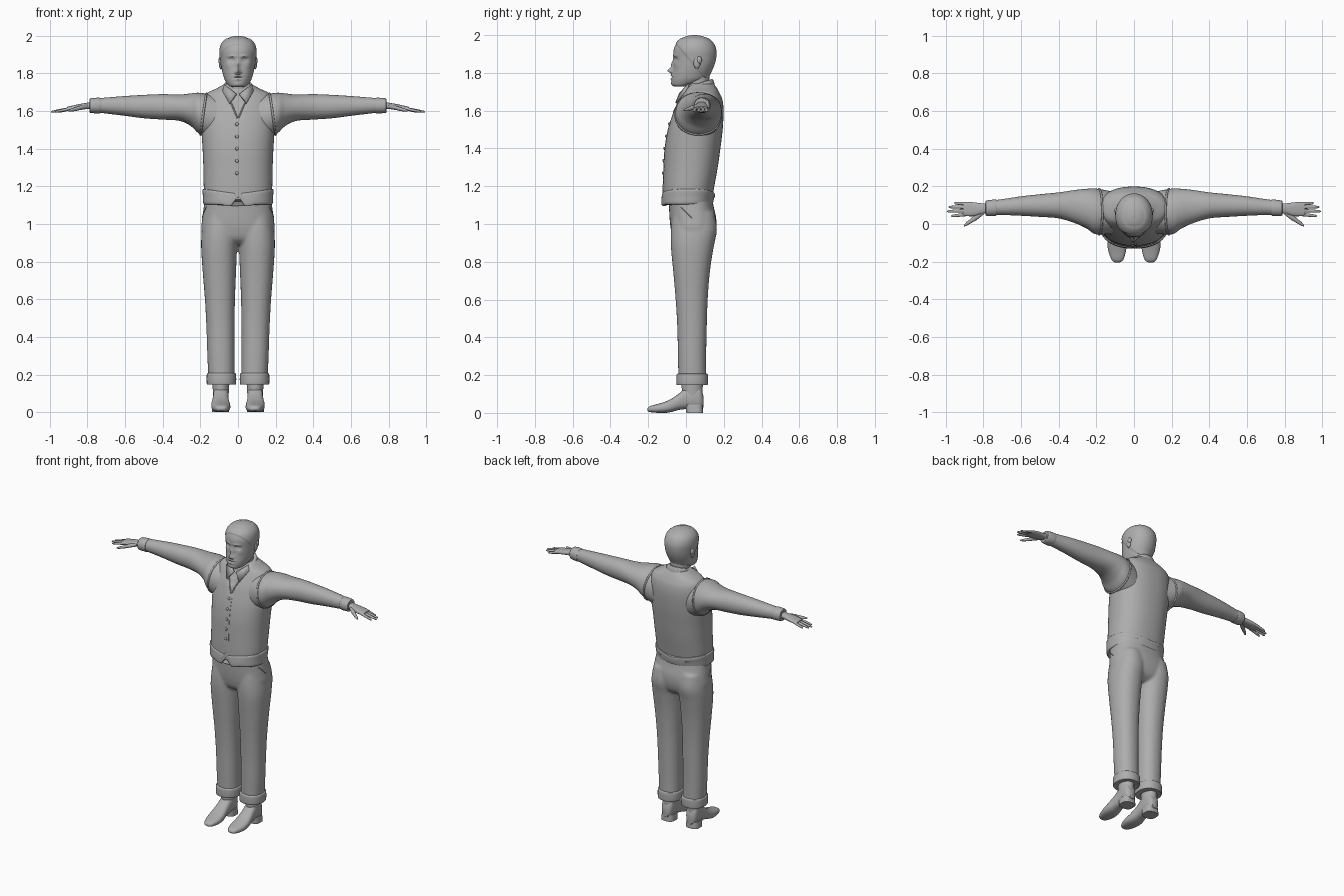
import bpy, bmesh, math
from mathutils import Vector
from mathutils.bvhtree import BVHTree

grey = bpy.data.materials.new("plain grey")
grey.diffuse_color = (0.42, 0.42, 0.42, 1)


def section(rows, u):
    """Smooth interpolation between the listed cross-sections."""
    i = min(int(u), len(rows) - 2)
    f = u - i
    p = [rows[max(0, min(len(rows) - 1, i + d))] for d in (-1, 0, 1, 2)]
    return [0.5 * (2 * b + (c - a) * f + (2 * a - 5 * b + 4 * c - d) * f * f
                   + (3 * b - a - 3 * c + d) * f ** 3) for a, b, c, d in zip(*p)]


def ring_point(s, ang, axis, power):
    t, a0, a1, b0, b1 = s
    c, n = math.cos(ang), math.sin(ang)
    a = (a0 + a1) / 2 + (a1 - a0) / 2 * math.copysign(abs(c) ** (2 / power), c)
    b = (b0 + b1) / 2 + (b1 - b0) / 2 * math.copysign(abs(n) ** (2 / power), n)
    return Vector({'z': (a, b, t), 'x': (t, a, b), 'y': (a, t, b)}[axis])


def loft(rows, axis='z', seg=32, k=4, power=2.0, warp=None):
    """rows: position along axis, then low/high extents of the two other axes."""
    n = (len(rows) - 1) * k
    verts = [ring_point(section(rows, i / k), 2 * math.pi * j / seg, axis, power)
             for i in range(n + 1) for j in range(seg)]
    if warp:
        verts = [warp(v) for v in verts]
    faces = [(i * seg + j, i * seg + (j + 1) % seg, (i + 1) * seg + (j + 1) % seg, (i + 1) * seg + j)
             for i in range(n) for j in range(seg)]
    faces += [tuple(range(seg)), tuple(range(n * seg, (n + 1) * seg))]
    return verts, faces


def flip(shape):
    return [Vector((-v.x, v.y, v.z)) for v in shape[0]], shape[1]


def make(name, *shapes, mirror=False):
    bm = bmesh.new()
    for verts, faces in list(shapes) + ([flip(s) for s in shapes] if mirror else []):
        vs = [bm.verts.new(v) for v in verts]
        for f in faces:
            bm.faces.new([vs[i] for i in f])
    bmesh.ops.recalc_face_normals(bm, faces=bm.faces)
    me = bpy.data.meshes.new(name)
    bm.to_mesh(me)
    bm.free()
    me.shade_smooth()
    me.set_sharp_from_angle(angle=math.radians(45))
    me.materials.append(grey)
    ob = bpy.data.objects.new(name, me)
    bpy.context.collection.objects.link(ob)
    return ob


def cord(name, paths, r, closed=False):
    cu = bpy.data.curves.new(name, 'CURVE')
    cu.dimensions, cu.bevel_depth, cu.bevel_resolution = '3D', r, 1
    for pts in paths:
        sp = cu.splines.new('POLY')
        sp.points.add(len(pts) - 1)
        for p, q in zip(sp.points, pts):
            p.co = (*q, 1)
        sp.use_cyclic_u = closed
    cu.materials.append(grey)
    bpy.context.collection.objects.link(bpy.data.objects.new(name, cu))


def blob(center, size, seg=16):
    rows = []
    for i in range(9):
        a = math.pi * i / 8
        r, t = max(math.sin(a), 0.02), -math.cos(a)
        rows.append((center[2] + size[2] * t, center[0] - size[0] * r, center[0] + size[0] * r,
                     center[1] - size[1] * r, center[1] + size[1] * r))
    return loft(rows, seg=seg, k=1)


def both(pts):
    return [pts, [(-x, y, z) for x, y, z in pts]]


# trousers: pelvis and legs fused into one smooth surface
pelvis = loft([(0.89, -0.10, 0.10, -0.03, 0.10), (0.92, -0.17, 0.17, -0.065, 0.14),
               (0.97, -0.194, 0.194, -0.08, 0.158), (1.03, -0.19, 0.19, -0.087, 0.16),
               (1.09, -0.182, 0.182, -0.09, 0.147), (1.15, -0.175, 0.175, -0.095, 0.135)], seg=48, power=2.4)
leg = loft([(0.17, 0.018, 0.157, -0.04, 0.107), (0.3, 0.018, 0.163, -0.043, 0.107),
            (0.45, 0.018, 0.168, -0.046, 0.11), (0.6, 0.016, 0.176, -0.055, 0.115),
            (0.75, 0.01, 0.188, -0.068, 0.127), (0.88, 0.005, 0.196, -0.08, 0.147),
            (0.97, 0.0, 0.192, -0.08, 0.164), (1.06, 0.01, 0.178, -0.07, 0.15)], power=2.2)
trousers = make("trousers", pelvis, leg, flip(leg))
rm = trousers.modifiers.new("fuse", 'REMESH')
rm.mode, rm.voxel_size, rm.use_smooth_shade = 'VOXEL', 0.008, True
sm = trousers.modifiers.new("soften", 'SMOOTH')
sm.factor, sm.iterations = 0.5, 6
make("trouser_cuffs", loft([(0.148, 0.016, 0.160, -0.043, 0.11), (0.152, 0.010, 0.166, -0.05, 0.116),
                            (0.20, 0.010, 0.166, -0.05, 0.116), (0.208, 0.016, 0.160, -0.044, 0.11)],
                           power=2.2), mirror=True)
side = BVHTree.FromPolygons(*pelvis)
pocket = [side.ray_cast(Vector((1, -0.03 + 0.06 * i / 6, 1.09 - 0.06 * i / 6)), Vector((-1, 0, 0)))[0]
          for i in range(7)]
cord("pocket_seams", both([tuple(p) for p in pocket]), 0.003)

# boots
make("boot_feet", loft([(-0.205, 0.078, 0.10, 0.012, 0.022), (-0.19, 0.057, 0.119, 0.004, 0.036),
                        (-0.14, 0.042, 0.137, 0.0, 0.05), (-0.09, 0.042, 0.142, 0.002, 0.068),
                        (-0.04, 0.049, 0.136, 0.015, 0.10), (0.0, 0.05, 0.132, 0.02, 0.135),
                        (0.04, 0.05, 0.132, 0.02, 0.15), (0.075, 0.055, 0.128, 0.02, 0.14),
                        (0.092, 0.07, 0.112, 0.03, 0.09)], 'y', power=2.5), mirror=True)
make("boot_shafts", loft([(0.06, 0.052, 0.13, -0.01, 0.088), (0.12, 0.048, 0.134, -0.022, 0.088),
                          (0.2, 0.043, 0.138, -0.022, 0.092)]), mirror=True)
make("boot_heels", loft([(0.0, 0.047, 0.138, 0.002, 0.09), (0.045, 0.05, 0.134, -0.005, 0.088)],
                        k=1, power=3), mirror=True)


# waistcoat with a sunken V opening for the shirt front
def neckline(v):
    if v.y < 0.06 and abs(v.x) < (v.z - 1.56) * 0.42:
        v.y += 0.008
    return v


body = loft([(1.13, -0.178, 0.178, -0.122, 0.138), (1.2, -0.182, 0.182, -0.122, 0.15),
             (1.3, -0.184, 0.184, -0.118, 0.168), (1.4, -0.188, 0.188, -0.112, 0.182),
             (1.5, -0.194, 0.194, -0.095, 0.194), (1.6, -0.192, 0.192, -0.064, 0.199),
             (1.66, -0.184, 0.184, -0.035, 0.192), (1.695, -0.165, 0.165, -0.015, 0.177),
             (1.72, -0.115, 0.115, -0.006, 0.163), (1.745, -0.07, 0.07, 0.01, 0.145)],
            seg=80, k=8, power=2.3, warp=neckline)
make("waistcoat", body)
front = BVHTree.FromPolygons(*body)


def on_front(x, z, lift=0.0):
    return (x, front.ray_cast(Vector((x, -1, z)), Vector((0, 1, 0)))[0].y - lift, z)


# hem band, notched at the centre front
def notch(v):
    if v.y < 0 and v.z < 1.15:
        v.z += 0.04 * max(0, 1 - abs(v.x) / 0.035) - 0.01 * math.exp(-((abs(v.x) - 0.05) / 0.03) ** 2)
    elif v.z > 1.15:
        v.z -= 0.025 * max(0, 1 - abs(v.x) / 0.18)
    return v


make("waistcoat_hem", loft([(1.105, -0.17, 0.17, -0.118, 0.13), (1.108, -0.184, 0.184, -0.13, 0.142),
                            (1.145, -0.186, 0.186, -0.13, 0.149), (1.18, -0.189, 0.189, -0.127, 0.153),
                            (1.186, -0.18, 0.18, -0.12, 0.146)], seg=80, k=3, power=2.3, warp=notch))
cord("front_placket", [[on_front(0.012, 1.14 + 0.42 * i / 20, -0.001) for i in range(21)]], 0.003)
cord("neckline_edges", both([on_front(0.42 * (z - 1.555), z) for z in
                             [1.56 + 0.013 * i for i in range(12)]]), 0.004)
make("buttons", *[blob((-0.006, on_front(-0.006, z)[1] - 0.002, z), (0.009, 0.006, 0.009), 12)
                  for z in (1.27, 1.335, 1.4, 1.465, 1.53)])

# sleeves and the armhole edges around them
sleeve_rows = [(0.10, -0.05, 0.17, 1.43, 1.68), (0.20, -0.055, 0.188, 1.475, 1.697),
               (0.25, -0.025, 0.187, 1.52, 1.694), (0.31, 0.003, 0.181, 1.548, 1.688),
               (0.40, 0.03, 0.168, 1.555, 1.69), (0.50, 0.038, 0.158, 1.562, 1.686),
               (0.60, 0.044, 0.147, 1.575, 1.68), (0.70, 0.048, 0.132, 1.587, 1.672),
               (0.79, 0.05, 0.12, 1.598, 1.664)]
make("sleeves", loft(sleeve_rows, 'x', seg=40, k=5, power=2.1), mirror=True)
make("sleeve_cuffs", loft([(0.73, 0.05, 0.122, 1.594, 1.665), (0.735, 0.043, 0.13, 1.588, 1.671),
                           (0.782, 0.043, 0.125, 1.59, 1.669), (0.788, 0.05, 0.118, 1.597, 1.662)],
                          'x', power=2.1), mirror=True)
hole = []
for j in range(40):
    a = 2 * math.pi * j / 40
    hole.append(tuple(ring_point(section(sleeve_rows, 0.83 - 0.15 * math.sin(a)), a, 'x', 2.1)))
cord("armhole_edges", both(hole), 0.006, closed=True)

# hands: palm, four fingers and a thumb
make("palms", loft([(0.77, 0.058, 0.108, 1.61, 1.65), (0.81, 0.053, 0.11, 1.61, 1.643),
                    (0.85, 0.042, 0.115, 1.606, 1.636), (0.89, 0.042, 0.117, 1.603, 1.627),
                    (0.91, 0.047, 0.114, 1.604, 1.622)], 'x', seg=24, power=2.5), mirror=True)
for name, y, y2, tip in (("index_fingers", 0.052, 0.042, 0.972), ("middle_fingers", 0.071, 0.067, 0.993),
                         ("ring_fingers", 0.09, 0.09, 0.985), ("little_fingers", 0.107, 0.111, 0.955)):
    rows = []
    for f, r in ((0, 0.010), (0.35, 0.009), (0.7, 0.008), (0.93, 0.006), (1, 0.002)):
        x, yc, zc = 0.885 + (tip - 0.885) * f, y + (y2 - y) * f, 1.614 - 0.018 * f
        rows.append((x, yc - r, yc + r, zc - r * 0.9, zc + r * 0.9))
    make(name, loft(rows, 'x', seg=12, k=3), mirror=True)
make("thumbs", loft([(0.80, 0.05, 0.08, 1.612, 1.636), (0.835, 0.022, 0.06, 1.606, 1.63),
                     (0.865, 0.005, 0.031, 1.60, 1.62), (0.89, -0.009, 0.011, 1.597, 1.612),
                     (0.903, -0.013, -0.006, 1.60, 1.606)], 'x', seg=14), mirror=True)

# neck and shirt collar
make("neck", loft([(1.66, -0.062, 0.062, 0.0, 0.13), (1.74, -0.06, 0.06, -0.002, 0.124),
                   (1.82, -0.062, 0.062, 0.0, 0.125)]))


def slope(v):
    v.z -= 0.045 * max(0, min(1, (0.14 - v.y) / 0.14))
    return v


make("shirt_collar", loft([(1.70, -0.085, 0.085, -0.012, 0.158), (1.745, -0.08, 0.08, -0.008, 0.15),
                           (1.765, -0.073, 0.073, 0.0, 0.142), (1.768, -0.064, 0.064, 0.006, 0.132)],
                          seg=48, power=2.1, warp=slope))
flaps = make("collar_flaps", ([Vector(p) for p in ((0.008, -0.032, 1.69), (0.072, 0.015, 1.742),
                                                   (0.082, 0.0, 1.705), (0.045, -0.053, 1.64))],
                              [(0, 1, 2, 3)]), mirror=True)
so = flaps.modifiers.new("thickness", 'SOLIDIFY')
so.thickness, so.offset = 0.01, 0

# head: face features as soft bumps (x, z, width, height, depth), hair slightly raised
bumps = [(0, 1.812, 0.011, 0.013, -0.026), (0, 1.842, 0.010, 0.022, -0.012), (0.015, 1.806, 0.007, 0.007, -0.008),
         (0.036, 1.872, 0.017, 0.011, 0.013), (0.036, 1.871, 0.010, 0.005, -0.006),
         (0.032, 1.892, 0.022, 0.006, -0.006), (0, 1.778, 0.022, 0.003, 0.006), (0, 1.787, 0.026, 0.006, -0.006),
         (0, 1.768, 0.018, 0.006, -0.005), (0, 1.742, 0.024, 0.012, -0.004), (0.055, 1.84, 0.015, 0.015, -0.004)]


def sculpt(v):
    w = max(0, min(1, -v.y / 0.035))
    dy = sum(d * math.exp(-((abs(v.x) - x) / sx) ** 2 - ((v.z - z) / sz) ** 2) for x, z, sx, sz, d in bumps)
    hair = max(0, min(1, (v.z - 1.95 + 1.2 * (v.y + 0.05)) / 0.008)) * (v.z < 1.985)
    out = Vector((v.x, v.y - 0.05, 0)).normalized() * 0.004 * hair
    return v + out + Vector((0, dy * w, 0))


make("head", loft([(1.727, -0.03, 0.03, -0.058, 0.0), (1.736, -0.05, 0.05, -0.072, 0.04),
                   (1.765, -0.07, 0.07, -0.077, 0.105), (1.80, -0.081, 0.081, -0.073, 0.128),
                   (1.84, -0.089, 0.089, -0.067, 0.146), (1.88, -0.093, 0.093, -0.067, 0.156),
                   (1.92, -0.095, 0.095, -0.066, 0.157), (1.955, -0.087, 0.087, -0.052, 0.144),
                   (1.98, -0.066, 0.066, -0.028, 0.12), (1.995, -0.035, 0.035, 0.005, 0.085),
                   (2.0, -0.004, 0.004, 0.042, 0.05)], seg=128, k=8, power=2.1, warp=sculpt))
make("ears", blob((0.091, 0.058, 1.855), (0.011, 0.019, 0.033)),
     blob((0.094, 0.07, 1.868), (0.011, 0.014, 0.02)), mirror=True)
